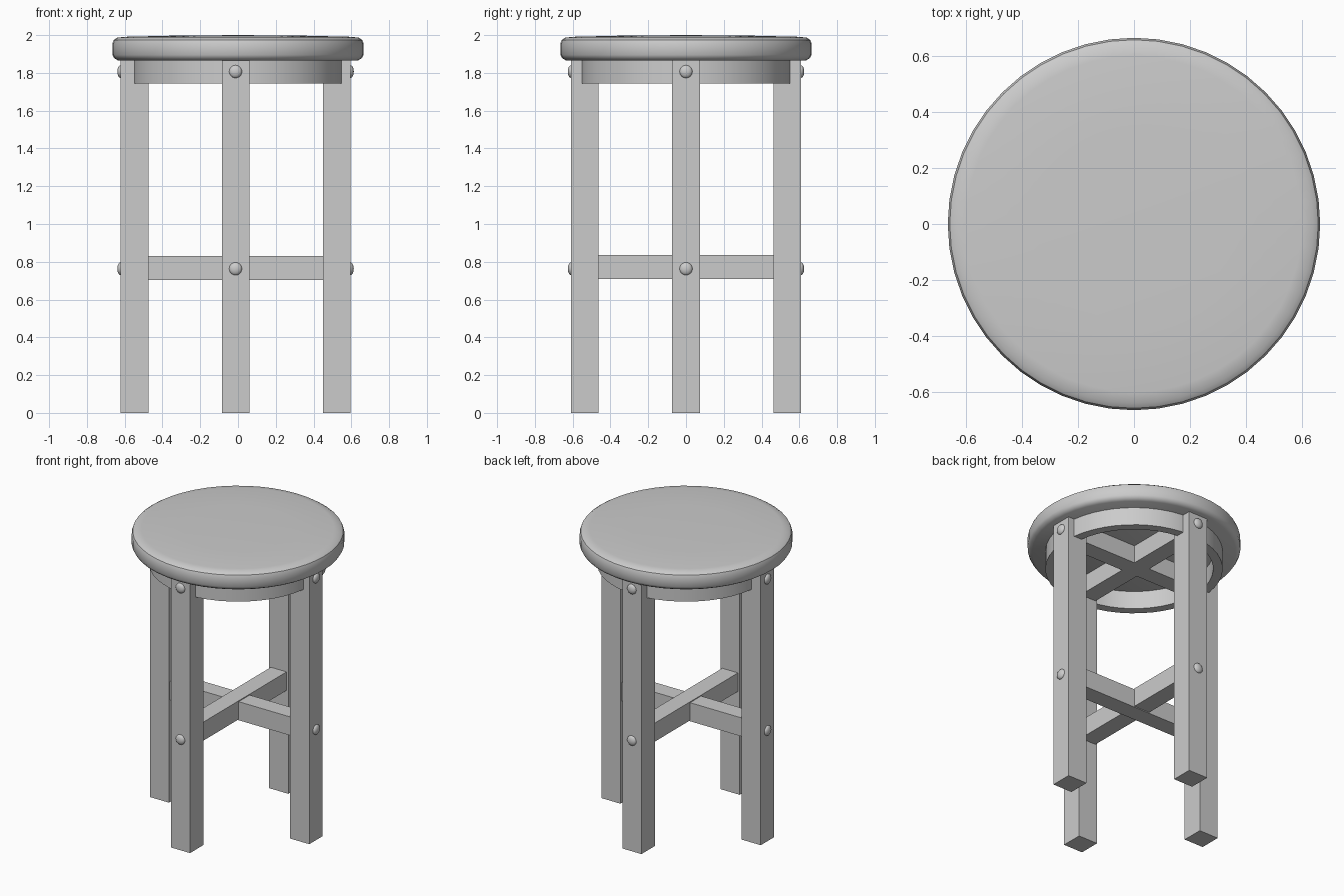
import bpy, bmesh, math
from mathutils import Matrix

if "Cube" in bpy.data.objects:
    bpy.data.objects.remove(bpy.data.objects["Cube"])

CX = -0.013          # leg frame sits slightly left of the seat centre
LEG_R = 0.535        # distance of leg centres from the middle
LEG_W = 0.146
SEAT_Z = 1.866       # underside of the seat


def make_object(name, bm, smooth=False):
    bmesh.ops.recalc_face_normals(bm, faces=bm.faces)
    mesh = bpy.data.meshes.new(name)
    bm.to_mesh(mesh)
    bm.free()
    obj = bpy.data.objects.new(name, mesh)
    bpy.context.collection.objects.link(obj)
    if smooth:
        bpy.context.view_layer.objects.active = obj
        bpy.ops.object.select_all(action='DESELECT')
        obj.select_set(True)
        bpy.ops.object.shade_smooth_by_angle(angle=math.radians(35))
    return obj


def box(name, lo, hi):
    bm = bmesh.new()
    size = [b - a for a, b in zip(lo, hi)]
    mid = [(a + b) / 2 for a, b in zip(lo, hi)]
    bmesh.ops.create_cube(bm, size=1, matrix=Matrix.Translation(mid) @ Matrix.Diagonal((*size, 1)))
    return make_object(name, bm)


def lathe(name, profile, sides, closed=False):
    bm = bmesh.new()
    verts = [bm.verts.new((r, 0, z)) for r, z in profile]
    pairs = list(zip(verts, verts[1:]))
    if closed:
        pairs.append((verts[-1], verts[0]))
    edges = [bm.edges.new(p) for p in pairs]
    bmesh.ops.spin(bm, geom=verts + edges, cent=(0, 0, 0), axis=(0, 0, 1),
                   angle=math.tau, steps=sides)
    bmesh.ops.remove_doubles(bm, verts=bm.verts, dist=1e-5)
    return make_object(name, bm, smooth=True)


# Seat: round slab with softened rim and a very slight dome
lathe("seat", [(0, SEAT_Z), (0.636, SEAT_Z), (0.655, 1.878), (0.665, 1.895),
               (0.665, 1.955), (0.658, 1.974), (0.640, 1.986), (0.60, 1.991),
               (0.35, 1.997), (0, 2.0)], 48)

# Apron ring under the seat
lathe("apron_ring", [(0.495, 1.743), (0.554, 1.743), (0.554, SEAT_Z), (0.495, SEAT_Z)],
      48, closed=True)

# Four square legs, each with two domed bolt heads on the outer face
h = LEG_W / 2
for side, dx, dy in (("front", 0, -1), ("right", 1, 0), ("back", 0, 1), ("left", -1, 0)):
    x, y = CX + dx * LEG_R, dy * LEG_R
    box(side + "_leg", (x - h, y - h, 0), (x + h, y + h, SEAT_Z))
    for level, z in (("lower", 0.763), ("upper", 1.807)):
        bm = bmesh.new()
        flat = Matrix.Diagonal((0.018 if dx else 0.034, 0.018 if dy else 0.034, 0.034, 1))
        place = Matrix.Translation((x + dx * h, y + dy * h, z))
        bmesh.ops.create_uvsphere(bm, u_segments=16, v_segments=10, radius=1,
                                  matrix=place @ flat)
        make_object(f"{side}_{level}_bolt", bm, smooth=True)

# Crossed braces joining opposite legs, low down and under the seat
w, reach = 0.06, LEG_R - h + 0.01
for level, z0, z1, step in (("lower", 0.703, 0.831, 0.006), ("upper", 1.744, SEAT_Z, 0)):
    box(level + "_side_brace", (CX - reach, -w, z0), (CX + reach, w, z1))
    box(level + "_front_back_brace", (CX - w, -reach, z0 + step), (CX + w, reach, z1 + step))
